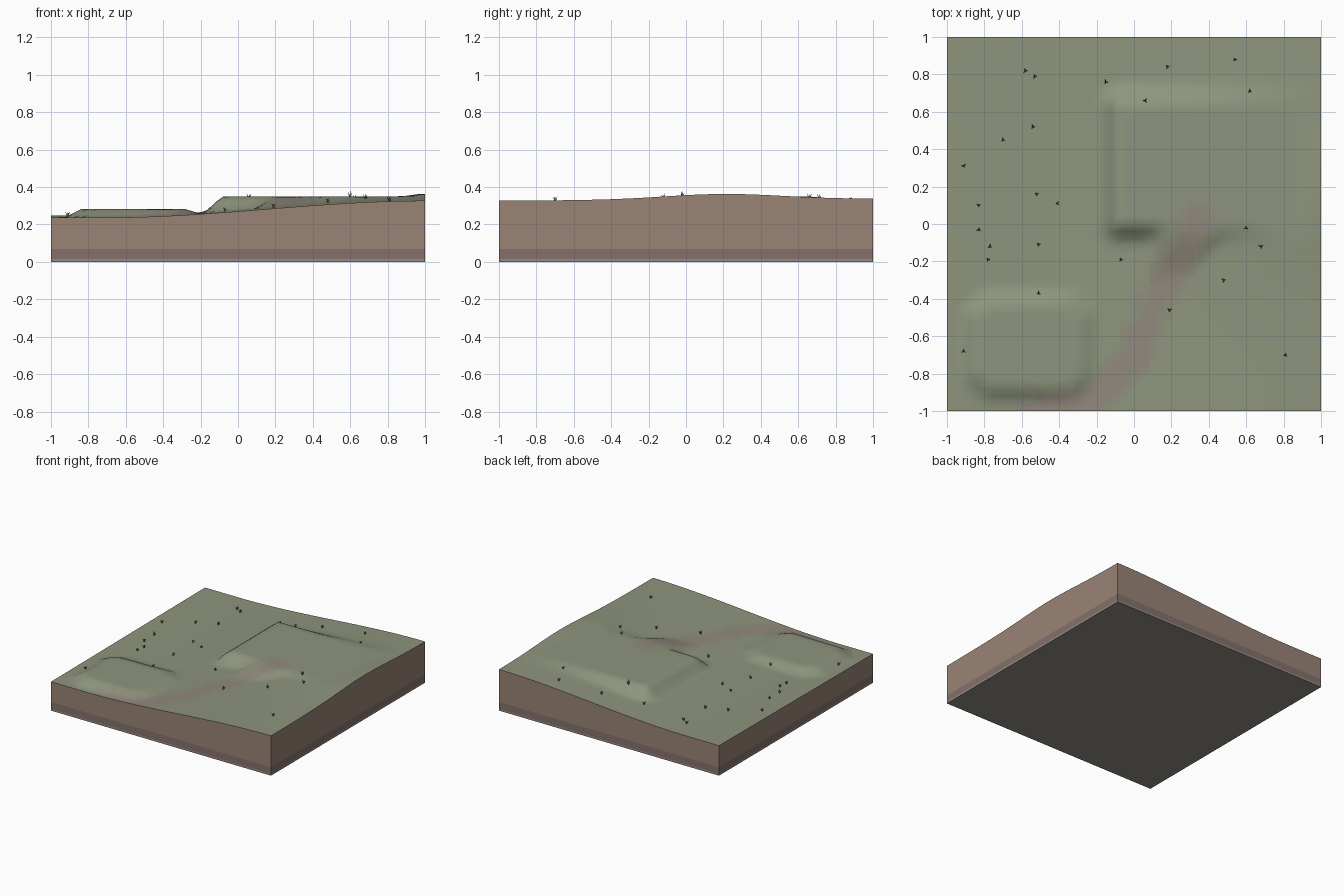
import bpy, bmesh, math, random
from mathutils import Vector, Matrix

if "Cube" in bpy.data.objects:
    bpy.data.objects.remove(bpy.data.objects["Cube"])

random.seed(4)
N = 50


def mat(name, rgb):
    m = bpy.data.materials.new(name)
    m.diffuse_color = (*rgb, 1)
    m.use_nodes = True
    m.node_tree.nodes["Principled BSDF"].inputs["Base Color"].default_value = m.diffuse_color
    return m


def finish(name, bm, mats):
    me = bpy.data.meshes.new(name)
    bm.to_mesh(me)
    bm.free()
    for m in mats:
        me.materials.append(m)
    ob = bpy.data.objects.new(name, me)
    bpy.context.collection.objects.link(ob)
    return ob


def smooth(a, b, v):
    t = min(1, max(0, (v - a) / (b - a)))
    return t * t * (3 - 2 * t)


# Dirt path centreline
PATH = [Vector(p) for p in [(-.55, -1.02), (-.2, -.92), (0, -.72), (.12, -.4),
                            (.22, -.2), (.34, .02)]]


def path_dist(x, y):
    p, best = Vector((x, y)), 9
    for a, b in zip(PATH, PATH[1:]):
        d = b - a
        t = min(1, max(0, (p - a).dot(d) / d.length_squared))
        best = min(best, (p - a - d * t).length)
    return best


def pad_dist(x, y, x0, x1, y0, y1, cut):
    # distance outside a rectangle with chamfered corners
    dx = abs(x - (x0 + x1) / 2) - (x1 - x0) / 2
    dy = abs(y - (y0 + y1) / 2) - (y1 - y0) / 2
    return max(dx, dy, (dx + dy + cut) * .707)


def height(x, y):
    z = .237 + .09 * smooth(-.7, 1, x) + .005 * (y + 1)
    z += .03 * math.exp(-((y - .2) / .45) ** 2) * smooth(0, .9, x)
    near = 1 - smooth(.07, .17, path_dist(x, y))
    # lower left pad and larger upper right pad, the latter with a path ramp
    w = 1 - smooth(0, .1, pad_dist(x, y, -.83, -.29, -.86, -.44, .06))
    z += (.283 - z) * w
    w = 1 - smooth(0, .12 + .2 * near, pad_dist(x, y, -.07, .86, .01, .63, 0))
    z += (.35 - z) * w
    return z


# Ground surface
grass = mat("grass", (.27, .30, .205))
worn = mat("worn_grass", (.275, .275, .205))
dirt = mat("dirt", (.285, .25, .205))
bm = bmesh.new()
bmesh.ops.create_grid(bm, x_segments=N, y_segments=N, size=1)
for v in bm.verts:
    v.co.z = height(v.co.x, v.co.y)
for f in bm.faces:
    c = f.calc_center_median()
    d = path_dist(c.x, c.y) + random.uniform(-.015, .015)
    f.material_index = 2 if d < .06 else 1 if d < .1 else 0
    f.smooth = True
finish("ground_surface", bm, [grass, worn, dirt])

# Soil block: layered side walls and underside
soil = mat("soil", (.32, .23, .18))
clay = mat("clay", (.235, .165, .15))
stone = mat("stone_base", (.29, .265, .225))
bm = bmesh.new()
s = [-1 + 2 * i / N for i in range(N)]
rim = ([(a, -1) for a in s] + [(1, a) for a in s] +
       [(-a, 1) for a in s] + [(-1, -a) for a in s])
rows = [[bm.verts.new((x, y, z if z is not None else height(x, y)))
         for x, y in rim] for z in (0, .015, .07, None)]
for k in range(3):
    for i in range(len(rim)):
        j = (i + 1) % len(rim)
        f = bm.faces.new((rows[k][i], rows[k][j], rows[k + 1][j], rows[k + 1][i]))
        f.material_index = 2 - k
f = bm.faces.new(rows[0][::-1])
f.material_index = 2
finish("soil_block", bm, [soil, clay, stone])

# Grass tufts: thin leaning blades
SPOTS = [(-.91, -.68), (-.78, -.19), (-.83, -.03), (-.77, -.12), (-.83, .10),
         (-.91, .31), (-.51, -.11), (-.70, .45), (-.52, .16), (-.41, .11),
         (-.54, .52), (-.58, .82), (-.53, .79), (-.51, -.37), (-.07, -.19),
         (.19, -.46), (.48, -.30), (.60, -.02), (.68, -.12), (.81, -.70),
         (.18, .84), (.54, .88), (-.15, .76), (.06, .66), (.62, .71)]
bm = bmesh.new()
for x, y in SPOTS:
    turn = random.uniform(0, 6.28)
    for k in range(4):
        h = random.uniform(.025, .036)
        lean = .1 if k == 3 else .45
        m = (Matrix.Translation((x, y, height(x, y) - .003)) @
             Matrix.Rotation(turn + k * 2.09, 4, 'Z') @
             Matrix.Rotation(lean, 4, 'Y') @ Matrix.Translation((0, 0, h / 2)))
        bmesh.ops.create_cone(bm, cap_ends=True, segments=3, radius1=.005,
                              radius2=0, depth=h, matrix=m)
finish("grass_tufts", bm, [mat("tuft_green", (.14, .17, .09))])
